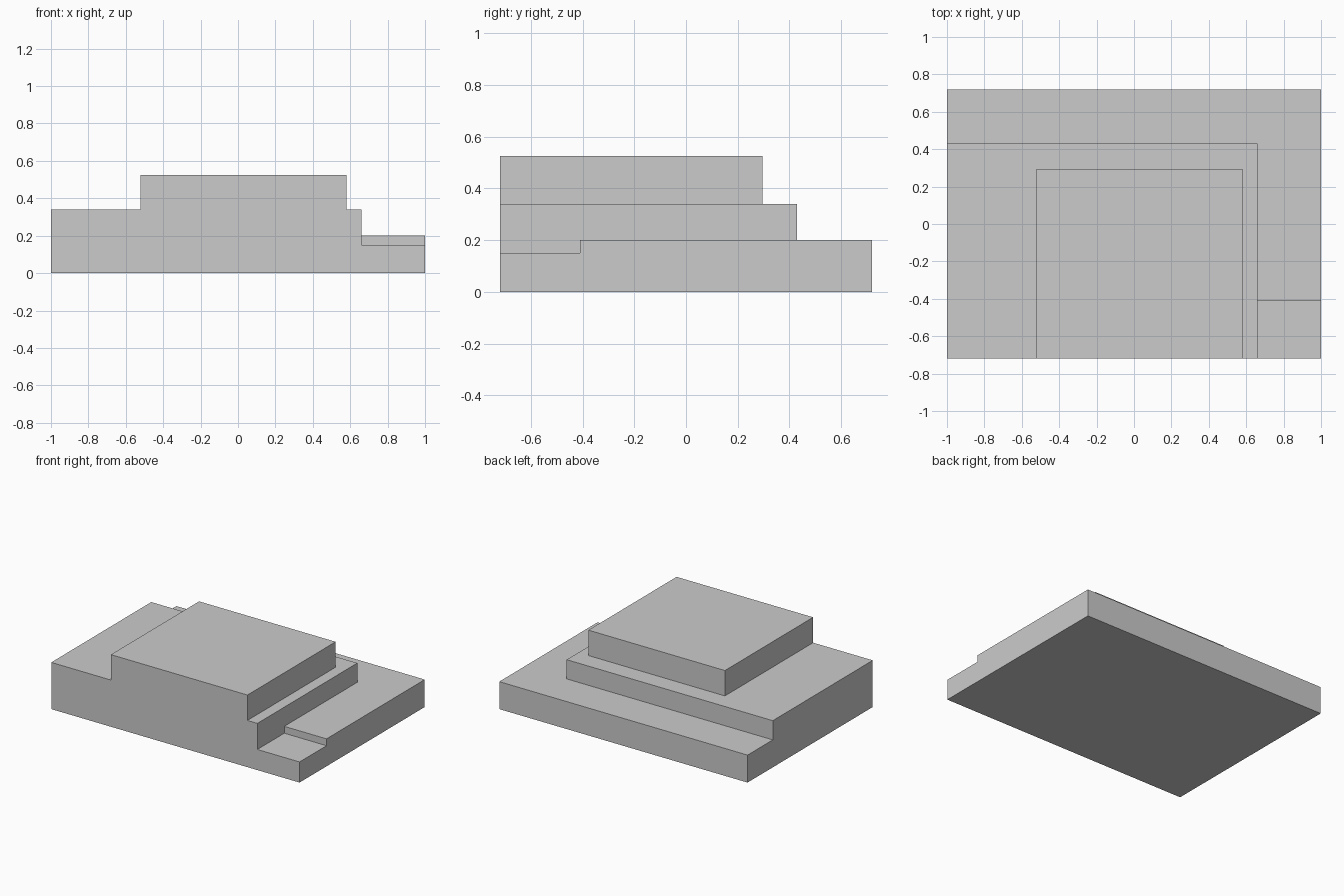
import bpy

if "Cube" in bpy.data.objects:
    bpy.data.objects.remove(bpy.data.objects["Cube"])

W, D, H = 1.0, 0.72, 0.525   # half width, half depth, full height
OVER = 0.2                   # how far cutters reach past the block


def box(name, x0, x1, y0, y1, z0, z1):
    bpy.ops.mesh.primitive_cube_add(size=1)
    ob = bpy.context.object
    ob.name = name
    for v in ob.data.vertices:
        v.co.x = x1 if v.co.x > 0 else x0
        v.co.y = y1 if v.co.y > 0 else y0
        v.co.z = z1 if v.co.z > 0 else z0
    return ob


# Solid block that the terraces are carved from
block = box("terraced_block", -W, W, -D, D, 0, H)

# Each cut removes everything above its floor height
L, R, F, B, T = -W - OVER, W + OVER, -D - OVER, D + OVER, H + OVER
cuts = {
    "upper_left_cut":   (L, -0.52, F, B, 0.34, T),
    "upper_right_cut":  (0.58, R, F, B, 0.34, T),
    "upper_back_cut":   (L, R, 0.295, B, 0.34, T),
    "middle_right_cut": (0.66, R, F, B, 0.20, T),
    "middle_back_cut":  (L, R, 0.43, B, 0.20, T),
    "corner_notch_cut": (0.66, R, F, -0.41, 0.15, T),
}

for name, dims in cuts.items():
    cutter = box(name, *dims)
    cutter.hide_render = True
    bpy.context.view_layer.objects.active = block
    mod = block.modifiers.new(name, 'BOOLEAN')
    mod.operation = 'DIFFERENCE'
    mod.solver = 'EXACT'
    mod.object = cutter
    bpy.ops.object.modifier_apply(modifier=mod.name)
    bpy.data.objects.remove(cutter)
